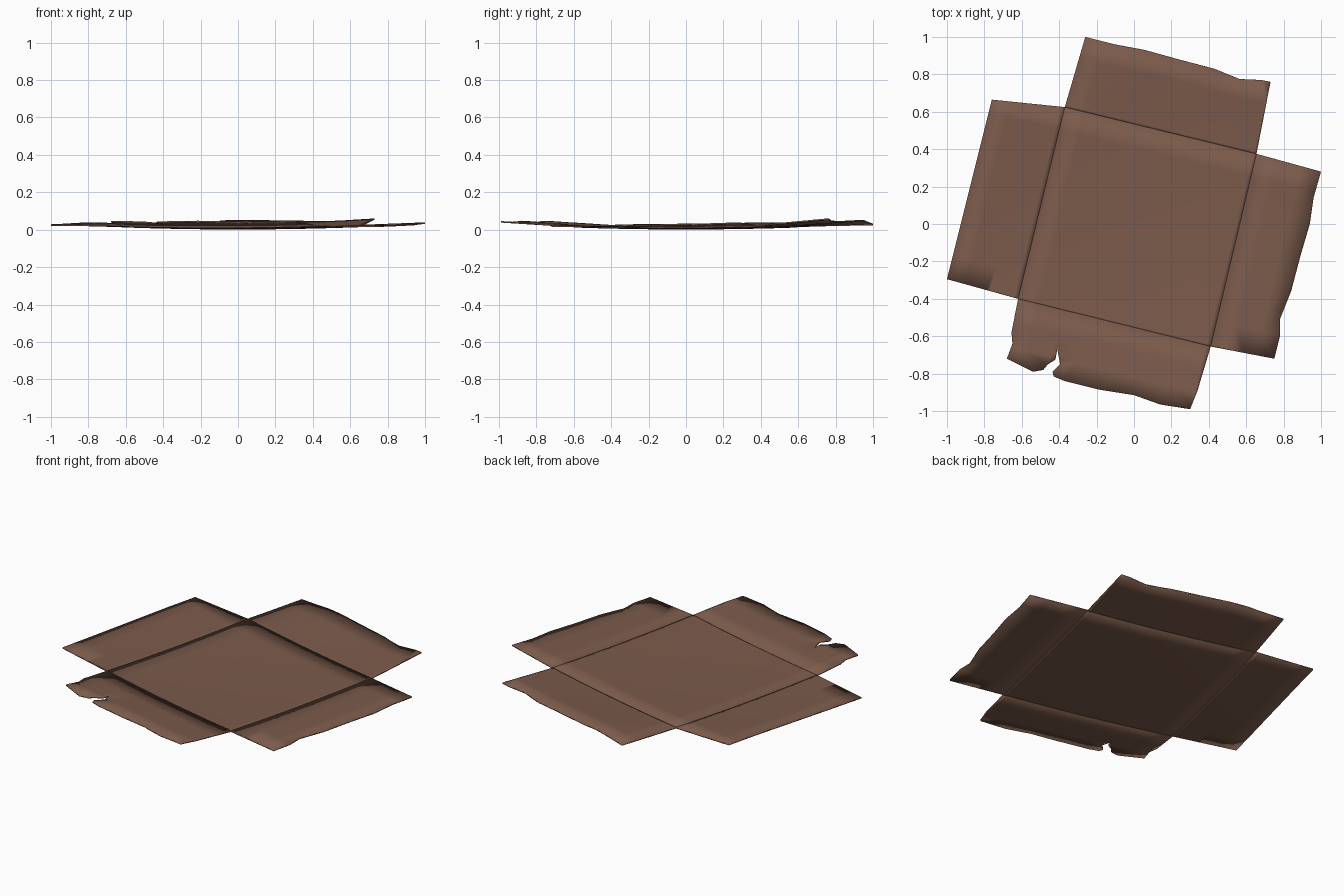
import bpy
import bmesh
from mathutils import Vector

if "Cube" in bpy.data.objects:
    bpy.data.objects.remove(bpy.data.objects["Cube"], do_unlink=True)

card = bpy.data.materials.new("brown_cardboard")
card.use_nodes = True
color = (0.2, 0.105, 0.071, 1)
card.diffuse_color = color
bsdf = card.node_tree.nodes["Principled BSDF"]
bsdf.inputs["Base Color"].default_value = color
bsdf.inputs["Roughness"].default_value = 0.9

# The sheet's own axes, turned a little against the world axes
U = Vector((0.972, -0.237, 0))
V = Vector((0.237, 0.972, 0))
FOLD, RIM, THICK = 0.53, 0.905, 0.008

# Corners of the centre panel, where the fold lines meet
BL, BR = (-0.37, 0.625), (0.655, 0.375)
FL, FR = (-0.62, -0.4), (0.41, -0.655)

# Panel outlines, with torn rims on three of the flaps
PANELS = {
    "centre_panel": [FL, FR, BR, BL],
    "right_flap": [FL, BL, (-0.76, 0.665), (-1, -0.295)],
    "back_flap": [BL, BR, (0.73, 0.76), (0.68, 0.77), (0.565, 0.775), (0.43, 0.83),
                  (0.24, 0.88), (0.06, 0.93), (-0.1, 0.96), (-0.26, 1)],
    "left_flap": [BR, FR, (0.75, -0.72), (0.78, -0.6), (0.78, -0.51), (0.84, -0.36),
                  (0.89, -0.17), (0.94, 0), (0.96, 0.14), (1, 0.28)],
    "front_flap": [FR, FL, (-0.655, -0.58), (-0.65, -0.64), (-0.68, -0.72), (-0.54, -0.79),
                   (-0.485, -0.78), (-0.46, -0.75), (-0.42, -0.725), (-0.41, -0.67),
                   (-0.395, -0.75), (-0.435, -0.79), (-0.43, -0.815), (-0.37, -0.84),
                   (-0.19, -0.885), (0, -0.915), (0.14, -0.965), (0.3, -0.99), (0.34, -0.89)],
}

# Heights of the flap rims, evenly spaced along each fold
RIMS = {
    "back": [0.02, 0.045, 0.042, 0.038, 0.052],
    "front": [0.042, 0.036, 0.04, 0.035, 0.039],
    "left": [0.013, 0.017, 0.02, 0.024, 0.032],
    "right": [0.021, 0.024, 0.028, 0.032, 0.032],
}


def along(heights, s):
    """Height at s, from -1 to 1, between evenly spaced values."""
    f = max(0, min(1, (s + 1) / 2)) * (len(heights) - 1)
    i = min(int(f), len(heights) - 2)
    return heights[i] + (heights[i + 1] - heights[i]) * (f - i)


def warp(co):
    """Sagging centre with flaps curling up to their rims."""
    u, v = co.dot(U), co.dot(V)
    cu, cv = (max(-FOLD, min(FOLD, c)) for c in (u, v))
    base = 0.001 + 0.03 * (cu * cu + cv * cv)
    if abs(v) > abs(u):
        rim, reach = along(RIMS["back" if v > 0 else "front"], cu / FOLD), abs(v)
    else:
        rim, reach = along(RIMS["left" if u > 0 else "right"], cv / FOLD), abs(u)
    t = max(0, min(1, (reach - FOLD) / (RIM - FOLD)))
    return base + (rim - base) * t


def make_panel(name, outline):
    bm = bmesh.new()
    face = bm.faces.new([bm.verts.new((x, y, 0)) for x, y in outline])
    face.normal_update()
    if face.normal.z < 0:
        face.normal_flip()
    # Cut along both sheet axes so the panel can bend
    for axis in (U, V):
        for i in range(-7, 8):
            bmesh.ops.bisect_plane(bm, geom=bm.verts[:] + bm.edges[:] + bm.faces[:],
                                   plane_co=axis * (i * FOLD / 4), plane_no=axis)
    bmesh.ops.triangulate(bm, faces=bm.faces[:])
    for vert in bm.verts:
        vert.co.z = warp(vert.co)
    mesh = bpy.data.meshes.new(name)
    bm.to_mesh(mesh)
    bm.free()
    mesh.materials.append(card)
    panel = bpy.data.objects.new(name, mesh)
    bpy.context.collection.objects.link(panel)
    board = panel.modifiers.new("board_thickness", "SOLIDIFY")
    board.thickness = THICK
    board.offset = 1
    bpy.ops.object.select_all(action="DESELECT")
    panel.select_set(True)
    bpy.context.view_layer.objects.active = panel
    bpy.ops.object.shade_smooth_by_angle()


for panel_name, points in PANELS.items():
    make_panel(panel_name, points)
